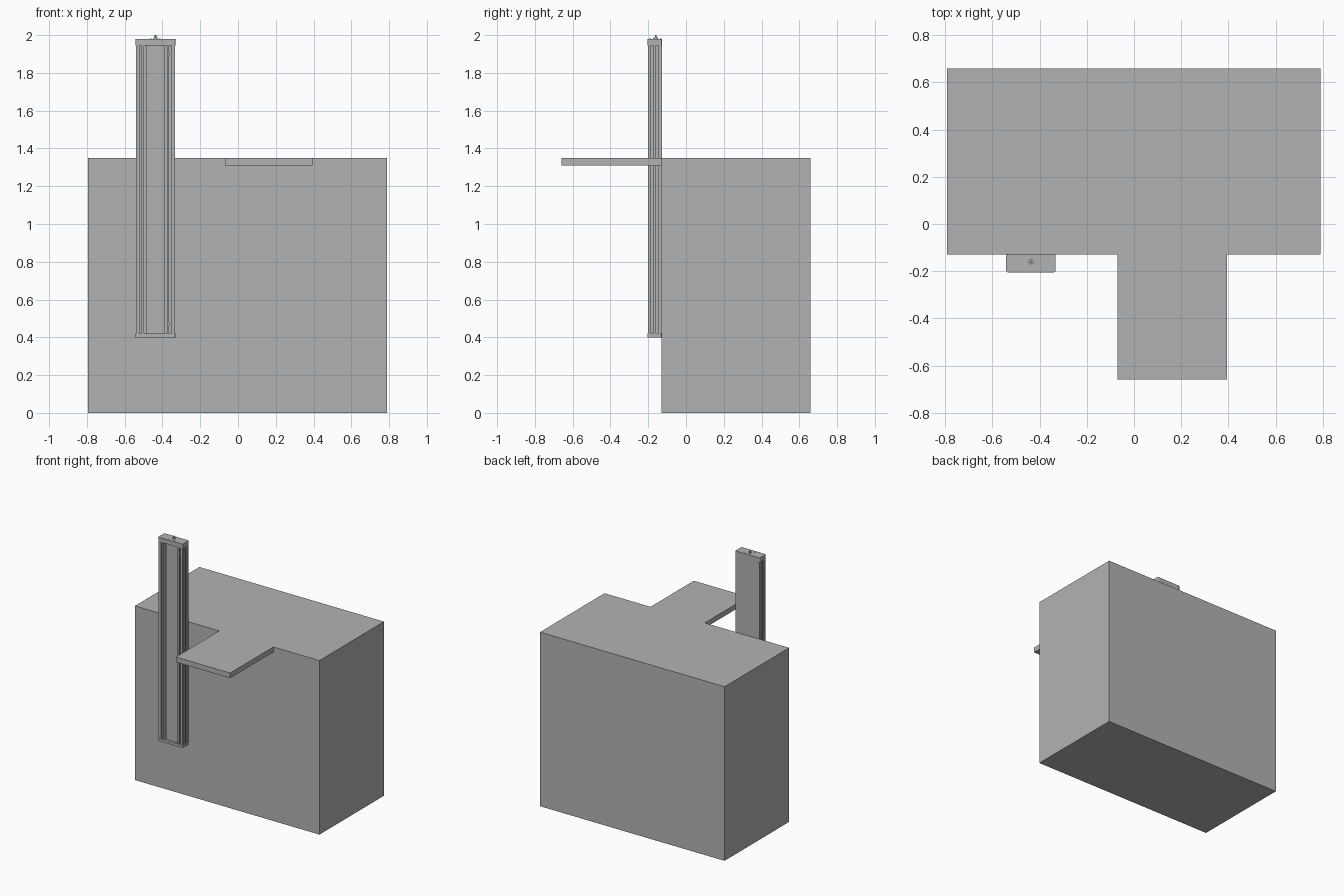
import bpy, bmesh
from math import radians
from mathutils import Matrix, Vector

if "Cube" in bpy.data.objects:
    bpy.data.objects.remove(bpy.data.objects["Cube"], do_unlink=True)

grey = bpy.data.materials.new("plain_grey")
grey.use_nodes = True
grey.diffuse_color = (0.45, 0.45, 0.45, 1)
grey.node_tree.nodes["Principled BSDF"].inputs["Base Color"].default_value = grey.diffuse_color

CX = -0.437            # centre line of the upright rail


def finish(name, bm):
    bmesh.ops.recalc_face_normals(bm, faces=bm.faces)
    mesh = bpy.data.meshes.new(name)
    bm.to_mesh(mesh)
    bm.free()
    mesh.materials.append(grey)
    obj = bpy.data.objects.new(name, mesh)
    bpy.context.collection.objects.link(obj)
    return obj


def box(name, lo, hi, corner=0):
    bm = bmesh.new()
    lo, hi = Vector(lo), Vector(hi)
    place = Matrix.Translation((lo + hi) / 2) @ Matrix.Diagonal((*(hi - lo), 1))
    bmesh.ops.create_cube(bm, size=1, matrix=place)
    if corner:
        upright = [e for e in bm.edges
                   if abs(e.verts[0].co.z - e.verts[1].co.z) > 0.001]
        bmesh.ops.bevel(bm, geom=upright, offset=corner, segments=3,
                        profile=0.5, affect='EDGES')
    return finish(name, bm)


def cylinder(name, centre, radius, depth, along_y=False, sides=16):
    bm = bmesh.new()
    turn = Matrix.Rotation(radians(90 if along_y else 0), 4, 'X')
    bmesh.ops.create_cone(bm, cap_ends=True, segments=sides, radius1=radius,
                          radius2=radius, depth=depth,
                          matrix=Matrix.Translation(centre) @ turn)
    obj = finish(name, bm)
    bpy.ops.object.select_all(action='DESELECT')
    obj.select_set(True)
    bpy.context.view_layer.objects.active = obj
    bpy.ops.object.shade_smooth_by_angle(angle=radians(40))
    return obj


def extrude_profile(name, points, z0, z1):
    bm = bmesh.new()
    face = bm.faces.new([bm.verts.new((x, y, z0)) for x, y in points])
    top = bmesh.ops.extrude_face_region(bm, geom=[face])["geom"]
    bmesh.ops.translate(bm, vec=(0, 0, z1 - z0),
                        verts=[v for v in top if isinstance(v, bmesh.types.BMVert)])
    return finish(name, bm)


# Main cabinet and the shelf that reaches forward from its top
box("cabinet", (-0.793, -0.13, 0), (0.79, 0.66, 1.35))
box("shelf", (-0.07, -0.66, 1.31), (0.395, -0.13, 1.35))

# Upright rail: half of the extrusion outline, mirrored about its centre
half = [(0.05, -0.187), (0.05, -0.165), (0.06, -0.165), (0.06, -0.2),
        (0.073, -0.2), (0.073, -0.19), (0.084, -0.19), (0.084, -0.2),
        (0.103, -0.2), (0.103, -0.184), (0.09, -0.184), (0.09, -0.172),
        (0.103, -0.172), (0.103, -0.158), (0.093, -0.158), (0.093, -0.148),
        (0.103, -0.148), (0.103, -0.128)]
outline = [(CX + x, y) for x, y in half] + [(CX - x, y) for x, y in reversed(half)]
extrude_profile("rail_body", outline, 0.42, 1.945)

# Thin end plate below and thicker cap above
box("rail_foot", (CX - 0.105, -0.205, 0.4), (CX + 0.105, -0.13, 0.42), 0.008)
box("rail_cap", (CX - 0.105, -0.205, 1.945), (CX + 0.105, -0.128, 1.98), 0.008)

# Drive shaft with collar on the cap
cylinder("shaft_collar", (CX, -0.16, 1.982), 0.011, 0.01)
cylinder("drive_shaft", (CX, -0.16, 1.985), 0.005, 0.03)

# Small screws on the cap and on the rail face
for side, label in ((-1, "right"), (1, "left")):
    for y, place in ((-0.19, "front"), (-0.134, "back")):
        cylinder(f"cap_screw_{place}_{label}", (CX + side * 0.024, y, 1.98),
                 0.004, 0.004, sides=12)
    for z, place in ((0.47, "lower"), (1.9, "upper")):
        cylinder(f"rail_screw_{place}_{label}", (CX + side * 0.0715, -0.198, z),
                 0.007, 0.008, True, 12)
